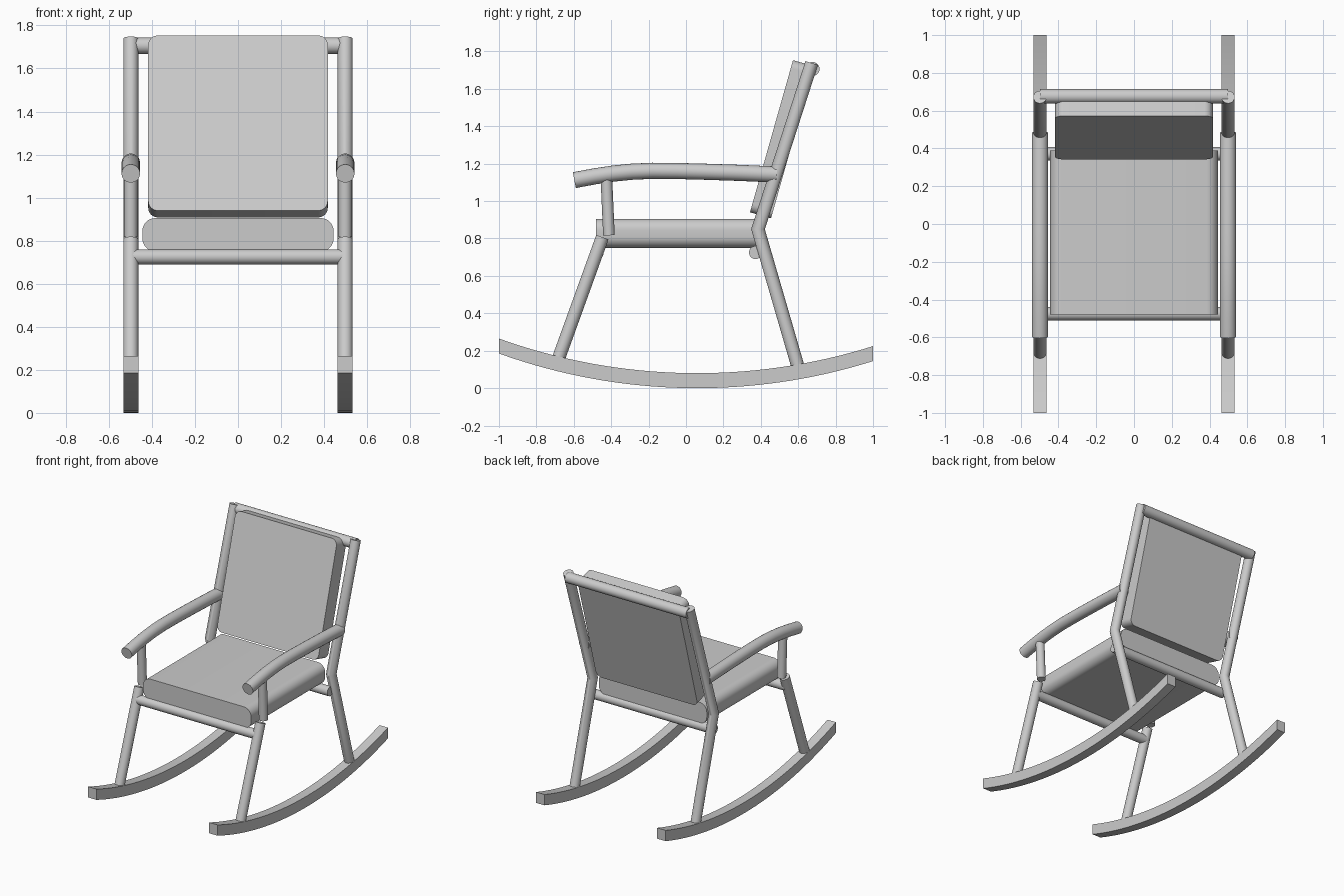
import bpy, bmesh
from math import sin, cos, pi, sqrt, radians, tan
from mathutils import Vector, Matrix

if "Cube" in bpy.data.objects:
    bpy.data.objects.remove(bpy.data.objects["Cube"])


def finish(name, bm, mirror=False, matrix=None):
    """Turn a bmesh into an object, smooth by angle, optionally mirrored in x."""
    if matrix:
        bm.transform(matrix)
    bmesh.ops.recalc_face_normals(bm, faces=bm.faces)
    me = bpy.data.meshes.new(name)
    bm.to_mesh(me)
    bm.free()
    for p in me.polygons:
        p.use_smooth = True
    me.set_sharp_from_angle(angle=radians(32))
    ob = bpy.data.objects.new(name, me)
    bpy.context.collection.objects.link(ob)
    if mirror:
        ob.modifiers.new("mirror", "MIRROR").use_axis[0] = True
    return ob


def loft(rings):
    """Closed rings of points joined into a capped solid."""
    bm = bmesh.new()
    vs = [[bm.verts.new(p) for p in r] for r in rings]
    n = len(vs[0])
    for a, b in zip(vs, vs[1:]):
        for i in range(n):
            j = (i + 1) % n
            bm.faces.new((a[i], a[j], b[j], b[i]))
    bm.faces.new(vs[0])
    bm.faces.new(vs[-1])
    return bm


def tube(path, r, x=0.498, sides=20):
    """Round tube along a (y, z) path at constant x, with mitred bends."""
    pts = [Vector((x, y, z)) for y, z in path]
    rings = []
    for i, p in enumerate(pts):
        d1 = (p - pts[max(i - 1, 0)]).normalized()
        d2 = (pts[min(i + 1, len(pts) - 1)] - p).normalized()
        t = (d1 + d2).normalized()
        d = d1 if d1.length else d2
        side = Vector((0, -t.z, t.y)) / t.dot(d)
        rings.append([p + r * (cos(a) * Vector((1, 0, 0)) + sin(a) * side)
                      for a in (2 * pi * k / sides for k in range(sides))])
    return loft(rings)


def crossbar(y, z, r, half=0.498, sides=20):
    return loft([[(x, y + r * cos(2 * pi * k / sides), z + r * sin(2 * pi * k / sides))
                  for k in range(sides)] for x in (-half, half)])


def cushion(half, height, depth, rad, seg=8):
    """Rounded rectangle in xz, extruded along y from the origin."""
    prof = []
    for q, (cx, cz) in enumerate([(half - rad, height - rad), (rad - half, height - rad),
                                  (rad - half, rad), (half - rad, rad)]):
        for k in range(seg + 1):
            a = pi / 2 * (q + k / seg)
            prof.append((cx + rad * cos(a), cz + rad * sin(a)))
    return loft([[(x, y, z) for x, z in prof] for y in (0, depth)])


# rockers: arc with vertical cut ends
R, y0, n = 3.13, 0.06, 32
rings = []
for i in range(n + 1):
    y = -1 + 2 * i / n
    z = R - sqrt(R * R - (y - y0) ** 2)
    rings.append([(0.463, y, z), (0.533, y, z), (0.533, y, z + 0.08), (0.463, y, z + 0.08)])
finish("rocker", loft(rings), True)

# legs and back posts
finish("front_leg", tube([(-0.69, 0.135), (-0.447, 0.807)], 0.035), True)
finish("back_leg_and_post", tube([(0.604, 0.095), (0.385, 0.85), (0.672, 1.738)], 0.035), True)

# armrests and their supports
arm = [(-0.597, 1.112), (-0.49, 1.132), (-0.39, 1.147), (-0.29, 1.157), (-0.18, 1.162),
       (-0.05, 1.161), (0.1, 1.157), (0.28, 1.151), (0.485, 1.142)]
finish("armrest", tube(arm, 0.043), True)
finish("arm_support", tube([(-0.412, 0.817), (-0.426, 1.13)], 0.031), True)

# crossbars
finish("front_crossbar", crossbar(-0.475, 0.725, 0.035))
finish("rear_crossbar", crossbar(0.372, 0.725, 0.035))
finish("top_crossbar", crossbar(0.676, 1.706, 0.038))

# cushions
finish("seat_cushion", cushion(0.444, 0.155, 0.87, 0.06),
       matrix=Matrix.Translation((0, -0.48, 0.75)))
finish("back_cushion", cushion(0.417, 0.845, 0.117, 0.045),
       matrix=Matrix.Translation((0, 0.342, 0.94)) @ Matrix.Rotation(radians(-15.8), 4, 'X'))
